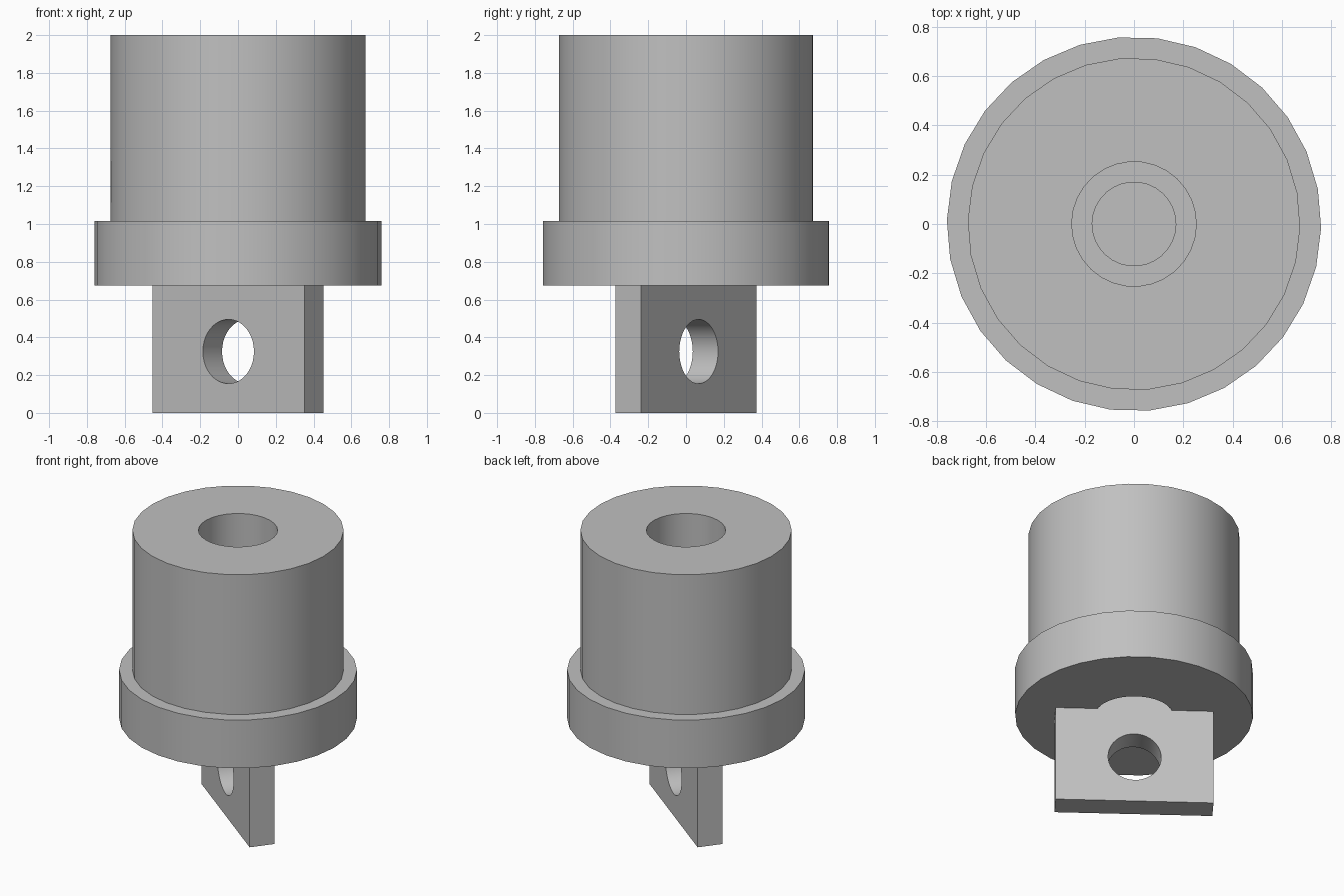
import bpy, bmesh, math
from mathutils import Matrix

if "Cube" in bpy.data.objects:
    bpy.data.objects.remove(bpy.data.objects["Cube"])

TURN = math.radians(-37.2)
SIDES = 30
BORE = 0.17

grey = bpy.data.materials.new("plain_grey")
grey.use_nodes = True
grey.diffuse_color = (0.53, 0.53, 0.53, 1)
grey.node_tree.nodes["Principled BSDF"].inputs["Base Color"].default_value = grey.diffuse_color


def add_object(name, bm):
    bmesh.ops.recalc_face_normals(bm, faces=bm.faces)
    mesh = bpy.data.meshes.new(name)
    bm.to_mesh(mesh)
    bm.free()
    mesh.materials.append(grey)
    obj = bpy.data.objects.new(name, mesh)
    obj.rotation_euler.z = TURN
    bpy.context.collection.objects.link(obj)
    return obj


def lathe(name, profile):
    bm = bmesh.new()
    verts = [bm.verts.new((r, 0, z)) for r, z in profile]
    edges = [bm.edges.new(pair) for pair in zip(verts, verts[1:])]
    bmesh.ops.spin(bm, geom=verts + edges, cent=(0, 0, 0), axis=(0, 0, 1),
                   angle=math.tau, steps=SIDES)
    bmesh.ops.remove_doubles(bm, verts=bm.verts, dist=0.0005)
    return add_object(name, bm)


# Flanged body: recess underneath, collar, barrel, stepped bore from the top
body = lathe("flanged_body", [
    (0, 0.82), (0.253, 0.82), (0.253, 0.675),
    (0.76, 0.675), (0.76, 1.015), (0.675, 1.015), (0.675, 2),
    (0.253, 2), (0.253, 1.015), (BORE, 1.015), (BORE, 0.9), (0, 0.9)])

# Mounting tab, reaching up into the recess
bm = bmesh.new()
bmesh.ops.create_cube(bm, size=1, matrix=Matrix.Translation((0, 0, 0.41))
                      @ Matrix.Diagonal((1.01, 0.168, 0.82, 1)))
tab = add_object("mounting_tab", bm)

# Pin hole through the tab
bm = bmesh.new()
bmesh.ops.create_cone(bm, cap_ends=True, segments=40, radius1=BORE, radius2=BORE, depth=1,
                      matrix=Matrix.Translation((0, 0, 0.325)) @ Matrix.Rotation(math.pi / 2, 4, 'X'))
cutter = add_object("pin_hole_cutter", bm)
cut = tab.modifiers.new("pin_hole", 'BOOLEAN')
cut.operation = 'DIFFERENCE'
cut.solver = 'EXACT'
cut.object = cutter
bpy.ops.object.select_all(action='DESELECT')
tab.select_set(True)
bpy.context.view_layer.objects.active = tab
bpy.ops.object.modifier_apply(modifier=cut.name)
bpy.data.objects.remove(cutter)

# Smooth round walls, sharp rims
for obj in (body, tab):
    bpy.ops.object.select_all(action='DESELECT')
    obj.select_set(True)
    bpy.context.view_layer.objects.active = obj
    bpy.ops.object.shade_smooth_by_angle(angle=math.radians(30))
